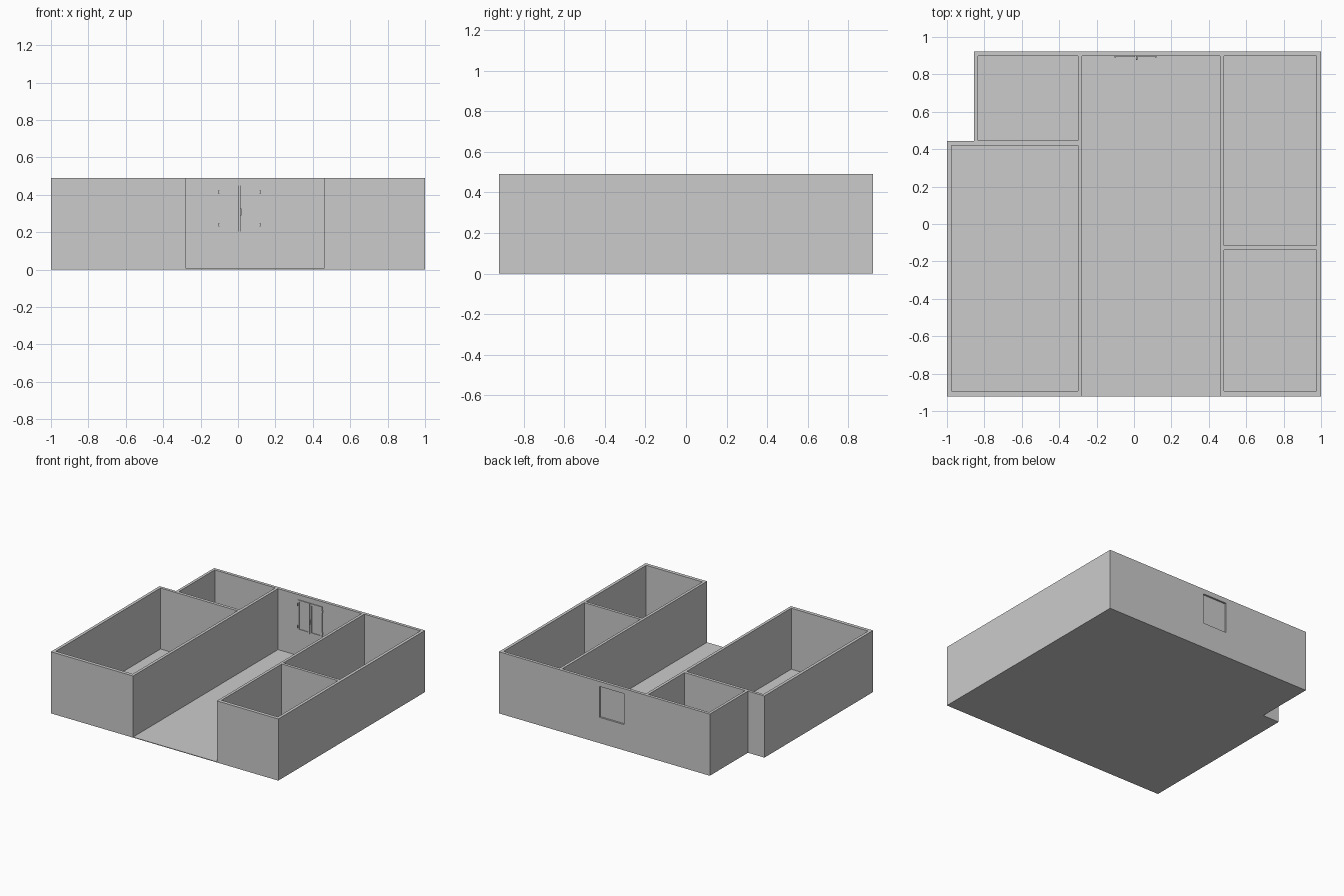
import bpy, bmesh
from mathutils import Matrix, Vector

if "Cube" in bpy.data.objects:
    bpy.data.objects.remove(bpy.data.objects["Cube"])

H = 0.49        # wall height
FLOOR = 0.005   # floor slab thickness


def mesh_object(name, bm):
    bmesh.ops.recalc_face_normals(bm, faces=bm.faces)
    me = bpy.data.meshes.new(name)
    bm.to_mesh(me)
    bm.free()
    ob = bpy.data.objects.new(name, me)
    bpy.context.collection.objects.link(ob)
    return ob


def boxes(name, spans):
    """One object made of boxes given as (x0, x1, y0, y1, z0, z1)."""
    bm = bmesh.new()
    for x0, x1, y0, y1, z0, z1 in spans:
        centre = Vector((x0 + x1, y0 + y1, z0 + z1)) / 2
        size = (x1 - x0, y1 - y0, z1 - z0, 1)
        bmesh.ops.create_cube(bm, size=1, matrix=Matrix.Translation(centre) @ Matrix.Diagonal(size))
    return mesh_object(name, bm)


def prism(name, outline, height):
    bm = bmesh.new()
    face = bm.faces.new([bm.verts.new((x, y, 0)) for x, y in outline])
    top = bmesh.ops.extrude_face_region(bm, geom=[face])["geom"]
    bmesh.ops.translate(bm, vec=(0, 0, height),
                        verts=[v for v in top if isinstance(v, bmesh.types.BMVert)])
    return mesh_object(name, bm)


def cut(target, cutter):
    cutter.hide_render = True
    mod = target.modifiers.new(cutter.name, "BOOLEAN")
    mod.operation = "DIFFERENCE"
    mod.solver = "EXACT"
    mod.object = cutter


# House block with the stepped back-left corner
house = prism("house_walls_and_floor",
              [(-1, -0.922), (1, -0.922), (1, 0.922), (-0.855, 0.922), (-0.855, 0.443), (-1, 0.443)], H)

# Rooms hollowed from above; the central hall is open at the front
rooms = [(-0.833, -0.300, 0.446, 0.898),
         (-0.976, -0.300, -0.894, 0.421),
         (-0.277, 0.460, -1.1, 0.898),
         (0.482, 0.976, -0.116, 0.898),
         (0.482, 0.976, -0.894, -0.139)]
room_cutter = boxes("room_cutter", [r + (FLOOR, 0.7) for r in rooms])

# Window opening through the back wall
WX, Z0, Z1 = 0.008, 0.205, 0.45
HALF = 0.108
window_cutter = boxes("window_cutter", [(WX - HALF, WX + HALF, 0.85, 1.0, Z0, Z1)])
cut(house, room_cutter)
cut(house, window_cutter)

# Bake the cuts and drop the cutters
dg = bpy.context.evaluated_depsgraph_get()
baked = bpy.data.meshes.new_from_object(house.evaluated_get(dg))
house.modifiers.clear()
house.data = baked
for c in (room_cutter, window_cutter):
    bpy.data.objects.remove(c)


# Two window sashes, each a rim around a thinner pane, with small hinges
def sash(side, x0, x1, hinge_x):
    w, ya, yb = 0.014, 0.892, 0.904
    z0, z1 = Z0, Z1
    boxes(side + "_sash_frame", [(x0, x0 + w, ya, yb, z0, z1), (x1 - w, x1, ya, yb, z0, z1),
                                 (x0 + w, x1 - w, ya, yb, z0, z0 + w),
                                 (x0 + w, x1 - w, ya, yb, z1 - w, z1)])
    boxes(side + "_sash_pane", [(x0 + w, x1 - w, 0.897, 0.904, z0 + w, z1 - w)])
    boxes(side + "_hinges", [(hinge_x - 0.003, hinge_x + 0.003, 0.889, 0.898, z - 0.01, z + 0.01)
                             for z in (Z0 + 0.035, Z1 - 0.035)])


sash("left", WX - HALF, WX - 0.002, WX - HALF)
sash("right", WX + 0.002, WX + HALF, WX + HALF)

# Flat outer pane closing the opening behind the sashes
boxes("outer_pane", [(WX - HALF, WX + HALF, 0.904, 0.908, Z0, Z1)])

# Latch handle on the meeting stile
boxes("window_handle", [(WX + 0.003, WX + 0.010, 0.882, 0.892, 0.308, 0.316),
                        (WX + 0.003, WX + 0.010, 0.878, 0.882, 0.290, 0.328)])
